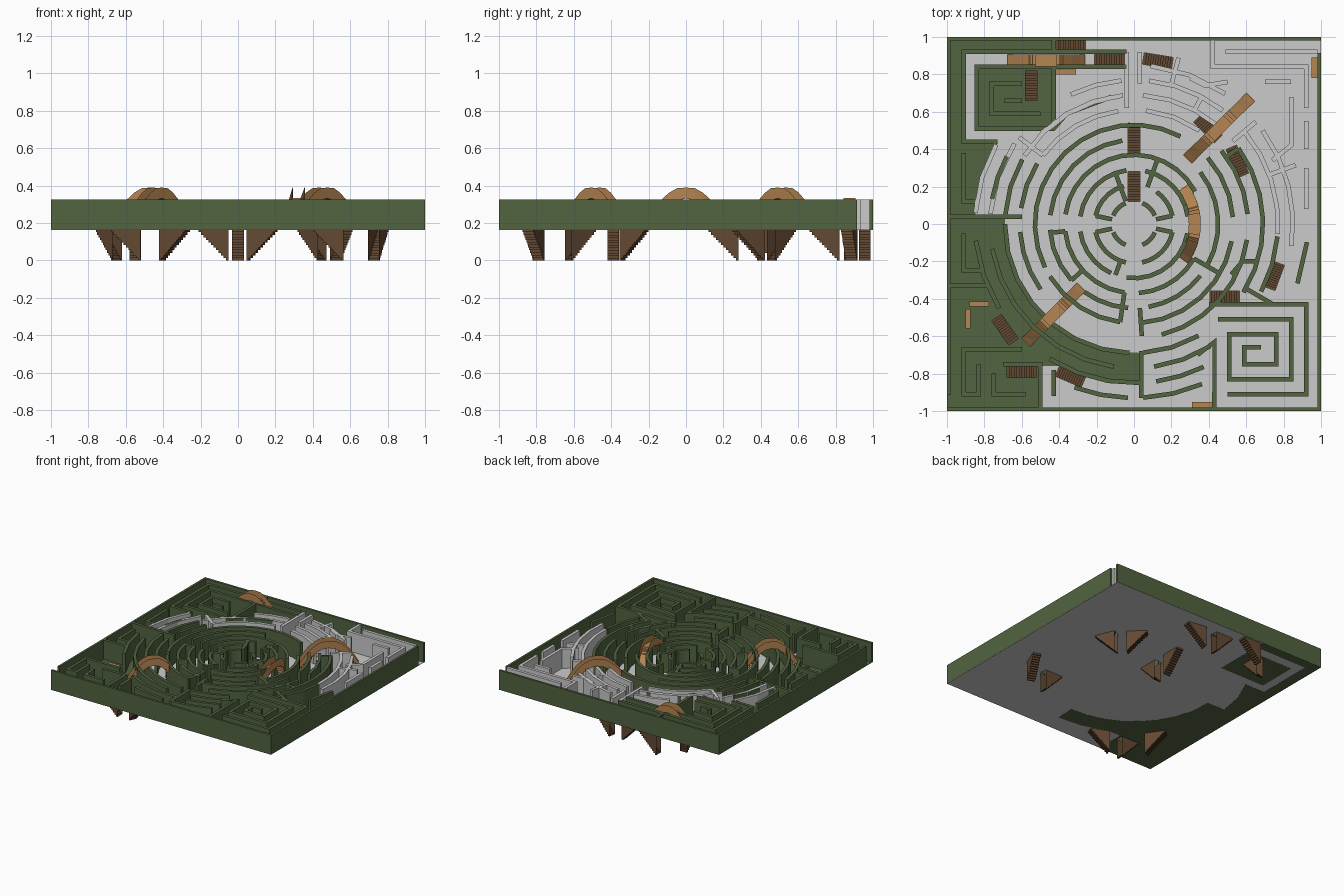
import bpy, bmesh
from math import cos, sin, radians, sqrt
from mathutils import Vector

if "Cube" in bpy.data.objects:
    bpy.data.objects.remove(bpy.data.objects["Cube"])

F, T = 0.165, 0.325          # floor level and wall top
W = 0.024                    # hedge wall thickness


def material(name, rgb):
    m = bpy.data.materials.new(name)
    m.diffuse_color = (*rgb, 1)
    m.use_nodes = True
    m.node_tree.nodes["Principled BSDF"].inputs["Base Color"].default_value = m.diffuse_color
    return m


GREEN = material("hedge_green", (0.085, 0.125, 0.052))
WOOD = material("bridge_wood", (0.46, 0.235, 0.085))
DARK = material("stair_wood", (0.125, 0.065, 0.032))


def finish(name, bm, mat=None):
    me = bpy.data.meshes.new(name)
    bm.to_mesh(me)
    bm.free()
    ob = bpy.data.objects.new(name, me)
    bpy.context.collection.objects.link(ob)
    if mat:
        me.materials.append(mat)
    return ob


def prism(bm, pts, z0, z1):
    f = bm.faces.new([bm.verts.new((p[0], p[1], z0)) for p in pts])
    r = bmesh.ops.extrude_face_region(bm, geom=[f])
    for v in r["geom"]:
        if isinstance(v, bmesh.types.BMVert):
            v.co.z = z1


def box(bm, x0, y0, x1, y1, z0, z1):
    prism(bm, [(x0, y0), (x1, y0), (x1, y1), (x0, y1)], z0, z1)


def wall(bm, pts, w=W):
    """Mitred ribbon wall along an open path."""
    p = [Vector(q) for q in pts]
    d = [(b - a).normalized() for a, b in zip(p, p[1:])]
    rows = []
    for i, q in enumerate(p):
        a, b = d[max(i - 1, 0)], d[min(i, len(d) - 1)]
        n = Vector((-a.y - b.y, a.x + b.x)).normalized()
        n *= w / 2 / max(0.5, n.dot(Vector((-a.y, a.x))))
        rows.append([bm.verts.new((*(q + s * n), z)) for s, z in ((1, F), (1, T), (-1, T), (-1, F))])
    for a, b in zip(rows, rows[1:]):
        for k in range(4):
            bm.faces.new((a[k], a[(k + 1) % 4], b[(k + 1) % 4], b[k]))
    bm.faces.new(rows[0][::-1])
    bm.faces.new(rows[-1])


def arc(r, a0, a1):
    n = max(1, round((a1 - a0) / 12))
    return [(r * cos(radians(a0 + (a1 - a0) * i / n)), r * sin(radians(a0 + (a1 - a0) * i / n))) for i in range(n + 1)]


def maze(name, arcs, spokes, paths, mat):
    bm = bmesh.new()
    for r, spans in arcs.items():
        for a0, a1 in spans:
            wall(bm, arc(r, a0, a1))
    for a, r0, r1 in spokes:
        c, s = cos(radians(a)), sin(radians(a))
        wall(bm, [(r0 * c, r0 * s), (r1 * c, r1 * s)])
    for p in paths:
        wall(bm, p)
    bmesh.ops.recalc_face_normals(bm, faces=bm.faces)
    return finish(name, bm, mat)


# round hedge rings with gaps and radial links
maze("ring_hedges", {
    .12: [(22, 68), (112, 158), (202, 248), (292, 338)],
    .21: [(12, 55), (105, 168), (192, 258), (282, 348)],
    .29: [(8, 78), (98, 172), (188, 245), (262, 350)],
    .37: [(28, 172), (186, 262), (274, 330)],
    .45: [(-30, 38), (98, 174), (184, 222), (234, 266), (280, 322)],
    .53: [(62, 206), (212, 262), (274, 350), (4, 42)],
    .61: [(148, 172), (184, 215), (284, 352), (5, 40)],
    .69: [(150, 176), (180, 268), (274, 300), (-32, 36)],
    .77: [(152, 170), (190, 262), (278, 302), (-28, -5)],
    .85: [(186, 212), (238, 272), (278, 296)],
    .93: [(250, 268), (273, 293), (-20, -6)],
}, [(12, .12, .21), (168, .12, .21), (192, .12, .21), (348, .12, .21), (70, .21, .37), (110, .13, .28),
    (250, .21, .29), (262, .37, .53), (274, .45, .6), (36, .61, .69), (186, .37, .45), (330, .37, .53),
    (222, .37, .45), (-30, .69, .85)], [], GREEN)

maze("grey_rings", {
    .61: [(55, 84), (98, 143)],
    .69: [(50, 86), (95, 148)],
    .77: [(-4, 40), (52, 84), (95, 116), (146, 176)],
    .85: [(-8, 36), (55, 84), (150, 176)],
}, [(40, .69, .85), (62, .69, .77), (20, .77, .92), (75, .77, .92), (143, .61, .77)], [], None)

# straight hedges and square spirals in the corners
maze("corner_hedges", {}, [], [
    [(-.43, .99), (-.43, .92)], [(-.04, .84), (-.84, .84), (-.84, .51), (-.43, .51), (-.36, .59), (-.12, .68)],
    [(-.43, .51), (-.43, .84)], [(-.6, .75), (-.76, .75), (-.76, .59), (-.5, .59)], [(-.68, .67), (-.68, .66), (-.6, .66)],
    [(-.04, .92), (-.91, .92), (-.91, .44), (-.73, .44)], [(-.91, .38), (-.91, .12), (-.84, .12)],
    [(-.99, .04), (-.6, .04)], [(-.91, -.05), (-.91, -.25), (-.82, -.25)], [(-.99, -.33), (-.78, -.33)],
    [(-.6, -.67), (-.91, -.67), (-.91, -.91), (-.83, -.91), (-.83, -.75)],
    [(-.75, -.8), (-.75, -.91), (-.58, -.91)], [(-.5, -.98), (-.5, -.75), (-.7, -.75)], [(-.43, -.78), (-.43, -.92)],
    [(.04, -.68), (.04, -.93)], [(.43, -.98), (.43, -.63), (.34, -.7)]], GREEN)

maze("square_spiral", {}, [], [
    [(.4, -.43), (.92, -.43), (.92, -.91), (.5, -.91)],
    [(.45, -.51), (.84, -.51), (.84, -.83), (.51, -.83), (.51, -.59), (.76, -.59), (.76, -.75), (.59, -.75),
     (.59, -.66), (.68, -.66)], [(.52, -.27), (.58, -.2), (.66, -.2)]], GREEN)

maze("grey_corner_walls", {}, [], [
    [(.42, .98), (.42, .84), (.92, .84), (.92, .62)], [(.49, .92), (.98, .92)], [(-.04, .92), (-.04, .62)],
    [(.03, .92), (.03, .75)], [(.3, .78), (.38, .74), (.5, .76)], [(.84, .68), (.84, .42), (.74, .34)],
    [(.92, .55), (.92, .4)], [(.92, .3), (.92, .08)], [(.7, .76), (.84, .76)]], None)

# outer border hedge with an opening at two opposite corners
bm = bmesh.new()
b = 0.018
box(bm, -1, -1, 1, -1 + b, F, T)
box(bm, -1, 1 - b, 1, 1, F, T)
box(bm, -1, -.915, -1 + b, 1 - b, F, T)
box(bm, 1 - b, -1 + b, 1, .915, F, T)
bmesh.ops.recalc_face_normals(bm, faces=bm.faces)
finish("border_hedge", bm, GREEN)

# sunken stairs: top end -> low end
STAIRS = [((-.26, .955), (-.42, .955)), ((-.21, .875), (-.05, .875)), ((-.55, .66), (-.55, .82)),
          ((.205, .86), (.05, .885)), ((0, .54), (0, .38)), ((0, .12), (0, .28)),
          ((.34, .565), (.45, .455)), ((.585, .26), (.52, .41)), ((.775, -.21), (.725, -.345)),
          ((.405, -.39), (.565, -.39)), ((-.735, -.5), (-.645, -.63)), ((-.68, -.79), (-.52, -.79)),
          ((-.27, -.845), (-.41, -.785))]
cut = bmesh.new()
for hi, lo in STAIRS:
    hi, lo = Vector(hi), Vector(lo)
    side = Vector((hi.y - lo.y, lo.x - hi.x)).normalized() * .031
    n = 12
    zig = []
    for i in range(n):
        zig += [(i / n, F * (1 - (i + 1) / n)), ((i + 1) / n, F * (1 - (i + 1) / n))]
    bm = bmesh.new()
    rows = []
    for s in (side, -side):
        rows.append([bm.verts.new((*(hi.lerp(lo, t) + s), z)) for t, z in [(0, F)] + zig])
        bm.faces.new(rows[-1] + [bm.verts.new((*(lo + s), F))])
    for i in range(len(zig)):
        bm.faces.new((rows[0][i], rows[0][i + 1], rows[1][i + 1], rows[1][i]))
    finish("stairwell", bm, DARK)
    prism(cut, [hi + side, lo + side, lo - side, hi - side], F - .05, F + .05)
bmesh.ops.recalc_face_normals(cut, faces=cut.faces)
cutter = finish("stair_cutter", cut)
cutter.hide_render = True
cutter.hide_set(True)


def floor(name, polys, t, mat=None):
    bm = bmesh.new()
    for p in polys:
        prism(bm, p, F - t, F + t)
    bmesh.ops.recalc_face_normals(bm, faces=bm.faces)
    ob = finish(name, bm, mat)
    m = ob.modifiers.new("stair_holes", "BOOLEAN")
    m.operation, m.object, m.solver = "DIFFERENCE", cutter, "EXACT"


# grey floor plate and grass areas
floor("floor", [[(-1, -1), (1, -1), (1, 1), (-1, 1)]], .0008)
floor("grass_left", [[(-1, -1), (-.5, -1), (-.5, -.76), (-.42, -.76)] + arc(.85, 243, 272) + arc(.69, 180, 273)[::-1]
                     + [(-.69, .04)] + arc(.85, 149, 177)[::-1] + [(-.91, .44), (-.91, .92), (-.43, .92), (-.43, 1), (-1, 1)]],
      .0016, GREEN)
floor("grass_square", [[(-.84, .51), (-.43, .51), (-.43, .84), (-.84, .84)]], .0016, GREEN)


def bridge(name, place, half):
    """Stepped deck between two thin arched side panels; place(s, side) gives x, y."""
    k = half / .21
    top = [(0, .39), (.045, .386), (.085, .362), (.125, .325), (.17, .26), (.21, .185)]
    low = [(0, .332), (.045, .322), (.09, .29), (.14, .24), (.18, .195), (.21, F)]
    mirror = lambda c: [(-s * k, z) for s, z in c[:0:-1]] + [(s * k, z) for s, z in c]
    deck = [(.04, .335)]
    for i in range(10):
        s = .04 + .17 * (i + 1) / 10
        deck += [(s, deck[-1][1]), (s, .335 - (.335 - F) * sin((i + 1) / 10 * 1.5708) ** 1.2)]
    bm = bmesh.new()

    def strip(a, b):
        for i in range(len(a) - 1):
            bm.faces.new((a[i], a[i + 1], b[i + 1], b[i]))
    rail = lambda c, e: [bm.verts.new((*place(s, e), z)) for s, z in mirror(c)]
    for e in (-.032, .032):
        strip(rail(top, e), rail(low, e))
    deck = [(0, .335)] + [(s, .335 - (.335 - z)) for s, z in deck]
    strip(rail(deck, -.032), rail(deck, .032))
    strip(rail(low, -.032), rail(low, .032))
    finish(name, bm, WOOD)


def straight(a, b):
    a, b = Vector(a), Vector(b)
    d = (b - a).normalized()
    return (lambda s, e: (a + b) / 2 + d * s + Vector((-d.y, d.x)) * e), (b - a).length / 2


bridge("bridge_back", *straight((-.68, .875), (-.26, .875)))
bridge("bridge_right", *straight((.285, .345), (.625, .68)))
bridge("bridge_front", *straight((-.58, -.635), (-.28, -.335)))
bridge("bridge_curved", lambda s, e: ((.325 + e) * cos(s / .33), (.325 + e) * sin(s / .33)), .21)

# low benches
for x0, y0, x1, y1 in [(-.42, .8, -.31, .825), (.95, .78, .98, .89), (-.9, -.56, -.875, -.455),
                       (-.88, -.44, -.775, -.415), (.31, -.98, .42, -.952)]:
    bm = bmesh.new()
    box(bm, x0, y0, x1, y1, F, F + .035)
    bmesh.ops.recalc_face_normals(bm, faces=bm.faces)
    finish("bench", bm, WOOD)
